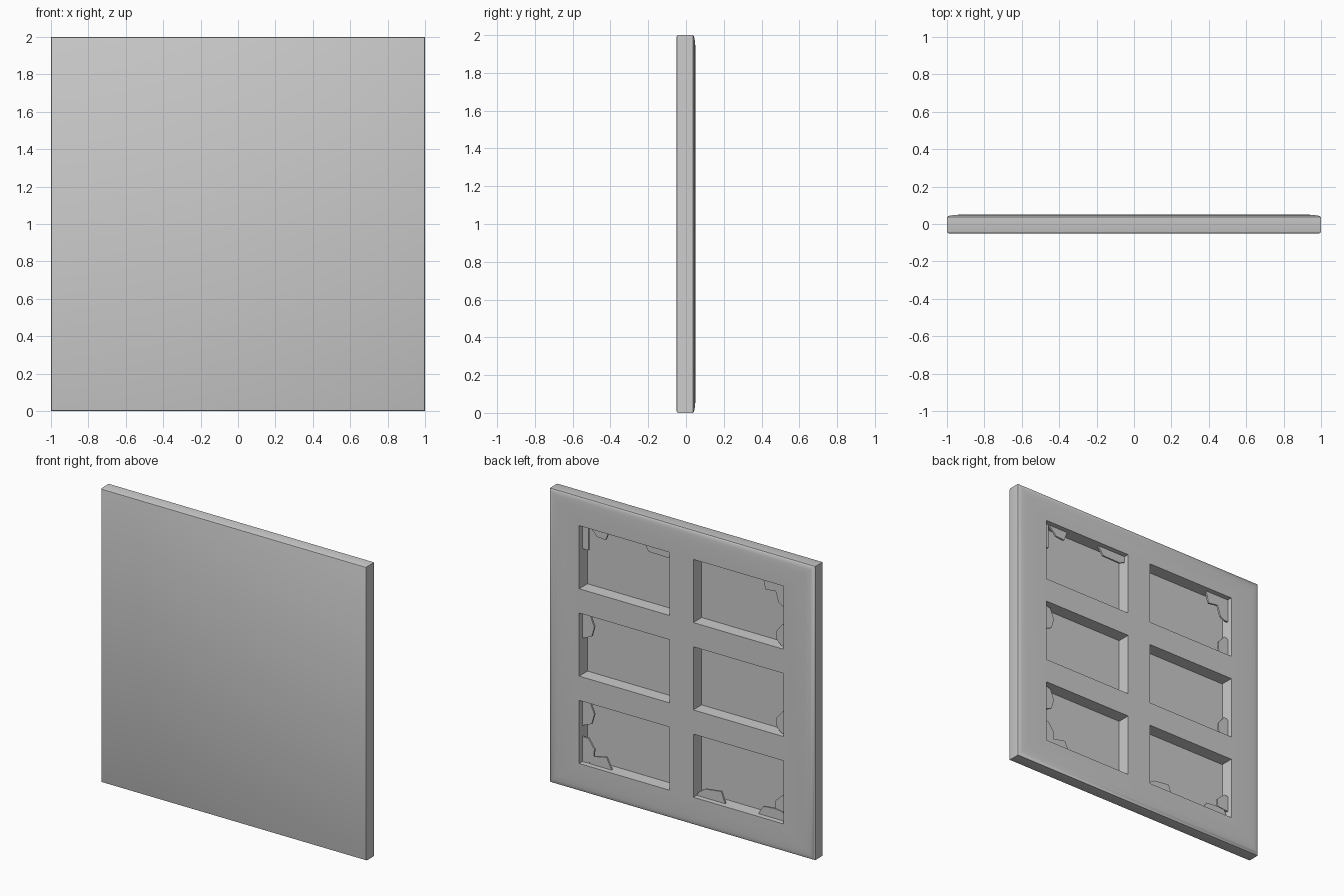
import bpy, bmesh

if "Cube" in bpy.data.objects:
    bpy.data.objects.remove(bpy.data.objects["Cube"])

WINDOWS_X = [-0.43, 0.43]          # window centres
WINDOWS_Z = [0.405, 1.0, 1.595]
WIN_W, WIN_H = 0.68, 0.43
FLOOR_Y = -0.04                    # depth of the recesses


def new_object(name, bm):
    bmesh.ops.recalc_face_normals(bm, faces=bm.faces)
    mesh = bpy.data.meshes.new(name)
    bm.to_mesh(mesh)
    bm.free()
    obj = bpy.data.objects.new(name, mesh)
    bpy.context.collection.objects.link(obj)
    return obj


def smooth(obj):
    bpy.ops.object.select_all(action='DESELECT')
    obj.select_set(True)
    bpy.context.view_layer.objects.active = obj
    bpy.ops.object.shade_smooth_by_angle(angle=0.6)


# Panel: square loops (y, inset) skinned together, softly domed rim at the back
bm = bmesh.new()
loops = []
for y, inset in [(-0.05, 0.01), (-0.047, 0.003), (-0.04, 0.0), (0.037, 0.0),
                 (0.043, 0.008), (0.047, 0.03), (0.05, 0.065)]:
    s = 1 - inset
    loops.append([bm.verts.new((x * s, y, 1 + z * s))
                  for x, z in [(-1, -1), (1, -1), (1, 1), (-1, 1)]])
for a, b in zip(loops, loops[1:]):
    for i in range(4):
        j = (i + 1) % 4
        bm.faces.new((a[i], a[j], b[j], b[i]))
bm.faces.new(loops[0])
bm.faces.new(loops[-1])
panel = new_object("window_panel", bm)

# Six recesses cut from the back
bm = bmesh.new()
for cx in WINDOWS_X:
    for cz in WINDOWS_Z:
        cube = bmesh.ops.create_cube(bm, size=1)["verts"]
        for v in cube:
            v.co = (cx + v.co.x * WIN_W, FLOOR_Y + (v.co.y + 0.5) * 0.2, cz + v.co.z * WIN_H)
cutter = new_object("recess_cutter", bm)
cutter.hide_render = True
mod = panel.modifiers.new("recesses", 'BOOLEAN')
mod.operation = 'DIFFERENCE'
mod.solver = 'EXACT'
mod.object = cutter
bpy.ops.object.select_all(action='DESELECT')
bpy.context.view_layer.objects.active = panel
panel.select_set(True)
bpy.ops.object.modifier_apply(modifier=mod.name)
bpy.data.objects.remove(cutter)
smooth(panel)


# Broken glass left along the window edges: outline in x, z
def shard(points, dz=0.0, y0=0.003, y1=0.015):
    bm = bmesh.new()
    face = bm.faces.new([bm.verts.new((x, y0, z + dz)) for x, z in points])
    ext = bmesh.ops.extrude_face_region(bm, geom=[face])["geom"]
    for v in ext:
        if isinstance(v, bmesh.types.BMVert):
            v.co.y = y1
    new_object("glass_shard", bm)


side_low = [(-.77, 1.52), (-.74, 1.53), (-.69, 1.47), (-.695, 1.41), (-.73, 1.38), (-.77, 1.38)]
side_high = [(.77, 1.215), (.71, 1.2), (.68, 1.13), (.70, 1.06), (.77, 1.03)]
for dz in (0, -0.595):
    shard(side_low, dz)
    shard(side_high, dz)

# top row
shard([(.77, 1.81), (.725, 1.81), (.725, 1.64), (.77, 1.64)])
shard([(.72, 1.81), (.57, 1.81), (.595, 1.745), (.66, 1.75)])
shard([(.31, 1.81), (.27, 1.753), (.13, 1.75), (.09, 1.77), (.09, 1.81)])
shard([(-.59, 1.81), (-.61, 1.73), (-.685, 1.74), (-.708, 1.67), (-.74, 1.65), (-.77, 1.65), (-.77, 1.81)])
# bottom row
shard([(.77, .36), (.725, .36), (.68, .297), (.686, .227), (.725, .19), (.77, .19)])
shard([(.72, .19), (.694, .245), (.588, .267), (.55, .19)])
shard([(-.09, .19), (-.11, .22), (-.155, .25), (-.276, .265), (-.306, .19)])
shard([(-.556, .19), (-.594, .25), (-.68, .257), (-.74, .25), (-.77, .19)])
shard([(-.77, .36), (-.74, .364), (-.685, .314), (-.685, .26), (-.77, .25)])
